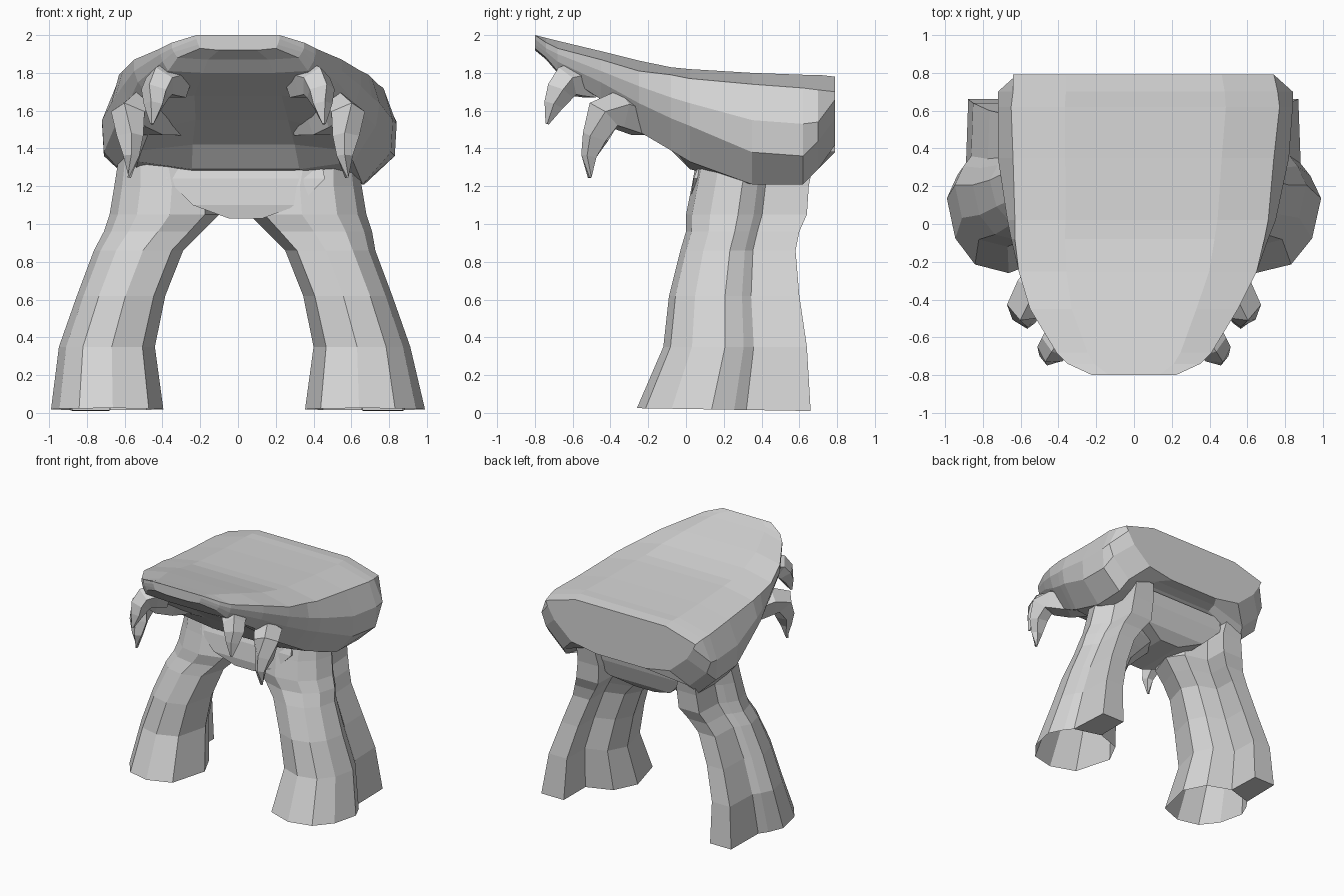
import bpy
from mathutils import Vector
from math import sin, cos, tau

cube = bpy.data.objects.get("Cube")
if cube:
    bpy.data.objects.remove(cube, do_unlink=True)

grey = bpy.data.materials.new("stone grey")
grey.use_nodes = True
grey.diffuse_color = (0.66, 0.66, 0.66, 1)
grey.node_tree.nodes["Principled BSDF"].inputs["Base Color"].default_value = grey.diffuse_color


def make(name, verts, faces):
    mesh = bpy.data.meshes.new(name)
    mesh.from_pydata(verts, [], faces)
    mesh.materials.append(grey)
    obj = bpy.data.objects.new(name, mesh)
    bpy.context.collection.objects.link(obj)
    # consistent outward normals
    bpy.context.view_layer.objects.active = obj
    obj.select_set(True)
    bpy.ops.object.mode_set(mode='EDIT')
    bpy.ops.mesh.select_all(action='SELECT')
    bpy.ops.mesh.normals_make_consistent(inside=False)
    bpy.ops.object.mode_set(mode='OBJECT')
    obj.select_set(False)


def loft(name, rings, capped=True, extra=()):
    n = len(rings[0])
    verts = [p for ring in rings for p in ring]
    faces = [(r * n + i, r * n + (i + 1) % n, (r + 1) * n + (i + 1) % n, (r + 1) * n + i)
             for r in range(len(rings) - 1) for i in range(n)]
    if capped:
        faces += [tuple(range(n)), tuple(range(len(verts) - n, len(verts)))]
    make(name, verts, faces + list(extra))


# Wedge body: y, centre shift, top z, then (x, z) of top edge, widest, hip ridge, low corner; belly z
sections = [
    (0.79, .05, 1.78, (.69, 1.70), (.67, 1.66), (.61, 1.56), (.45, 1.42), 1.38),
    (0.70, .06, 1.79, (.70, 1.71), (.78, 1.54), (.74, 1.44), (.58, 1.29), 1.38),
    (0.62, .06, 1.79, (.71, 1.72), (.78, 1.53), (.77, 1.36), (.61, 1.21), 1.37),
    (0.35, .05, 1.80, (.69, 1.74), (.77, 1.55), (.76, 1.38), (.61, 1.21), 1.24),
    (0.02, .04, 1.82, (.67, 1.77), (.71, 1.64), (.69, 1.52), (.57, 1.33), 1.29),
    (-.08, .03, 1.83, (.66, 1.79), (.68, 1.67), (.66, 1.56), (.54, 1.39), 1.42),
    (-.25, .02, 1.865, (.63, 1.81), (.63, 1.73), (.60, 1.64), (.49, 1.49), 1.55),
    (-.45, 0, 1.915, (.55, 1.87), (.55, 1.81), (.53, 1.75), (.46, 1.66), 1.68),
    (-.68, 0, 1.97, (.41, 1.93), (.41, 1.90), (.40, 1.86), (.37, 1.81), 1.80),
    (-.74, 0, 1.985, (.35, 1.96), (.35, 1.93), (.34, 1.91), (.32, 1.88), 1.87),
    (-.80, 0, 2.0, (.22, 2.0), (.22, 1.98), (.21, 1.95), (.20, 1.93), 1.92)]
rings = []
for y, dx, top, edge, wide, ridge, low, belly in sections:
    half = [(edge[0] * .6, top), edge, wide, ridge, low, (low[0] * .5, belly)]
    rings.append([(x + dx, y, z) for x, z in half + [(-x, z) for x, z in reversed(half)]])
loft("body", rings)

# Pelvis arching between the legs: z, half width, front y, back y
pelvis = [(1.03, .09, .03, .48), (1.10, .28, .02, .55), (1.24, .42, .04, .60), (1.34, .40, .08, .62)]
loft("pelvis", [[(.04 - w, f, z), (.04, f, z), (.04 + w, f, z), (.04 + w, b, z), (.04 - w, b, z)]
                for z, w, f, b in pelvis])

# Legs: rounded front shell with a square column along the back, open sole
outline = [(-.1, 0), (.5, .05), (.85, .2), (1, .43), (.82, .56), (.66, .63),
           (.62, 1), (-.03, 1), (-.05, .7), (-.7, .62), (-1, .42), (-.74, .08)]
# z, outer x, inner x, front y, back y
levels = [(.025, .99, .375, -.26, .66), (.35, .93, .42, -.12, .64),
          (.62, .835, .365, -.09, .60), (.86, .745, .27, -.03, .58),
          (.96, .71, .17, 0, .60), (1.05, .68, .08, .0, .64),
          (1.2, .655, .08, .03, .65), (1.36, .63, .15, .06, .68)]
for side, name in ((1, "left_leg"), (-1, "right_leg")):
    rings = []
    for z, out, inn, front, back in levels:
        inn -= .02 * side
        if .1 < z < .9:
            out -= .018 * side
        mid, half = (out + inn) / 2, (out - inn) / 2
        rings.append([(side * (mid + u * half), front + v * (back - front),
                       z - (.015 * v if z < .1 else 0)) for u, v in outline])
    loft(name, rings, capped=False, extra=[(5, 6, 7, 8)])


# Hooked claws: five-sided tapering tubes through (x, y, z, radius)
def claw(name, path, side):
    pts = [Vector((side * x, y, z)) for x, y, z, r in path]
    rings = []
    for i, p in enumerate(pts):
        along = pts[min(i + 1, len(pts) - 1)] - pts[max(i - 1, 0)]
        turn = along.to_track_quat('Z', 'Y')
        r = path[i][3]
        rings.append([p + turn @ Vector((r * sin(k * tau / 5), r * cos(k * tau / 5), 0))
                      for k in range(5)])
    loft(name, rings)


outer = [(.34, -.12, 1.55, .10), (.44, -.24, 1.56, .11), (.53, -.36, 1.60, .11),
         (.575, -.44, 1.575, .10), (.575, -.475, 1.46, .075), (.565, -.51, 1.36, .045),
         (.575, -.51, 1.245, .01)]
inner = [(.32, -.50, 1.75, .10), (.37, -.58, 1.76, .10), (.41, -.64, 1.75, .09),
         (.435, -.67, 1.70, .08), (.445, -.70, 1.63, .055), (.455, -.735, 1.53, .01)]
for side, label in ((1, "left"), (-1, "right")):
    claw(label + "_outer_claw", outer, side)
    claw(label + "_inner_claw", inner, side)
